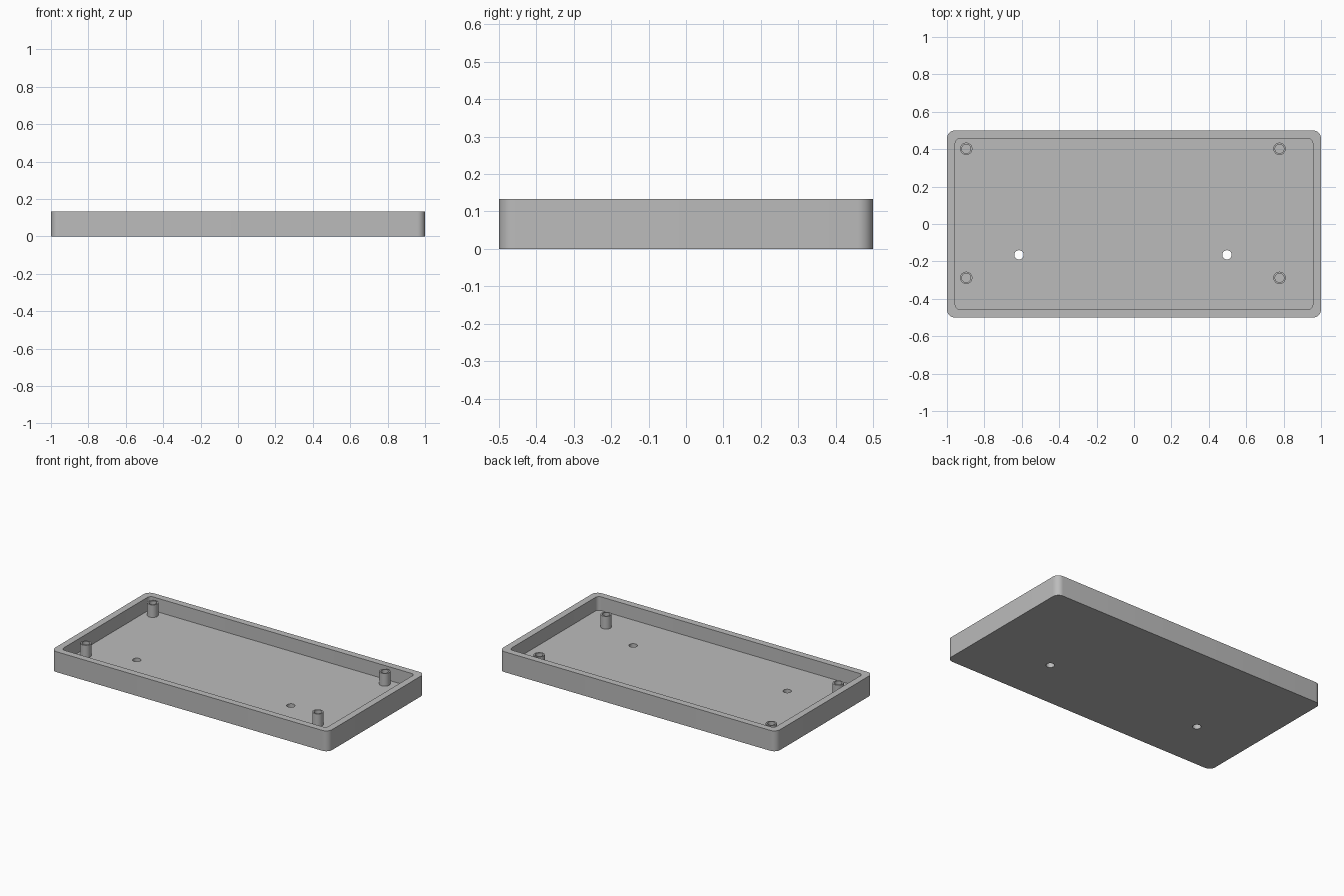
import bpy, bmesh
from math import cos, sin, pi, tau

HEIGHT, FLOOR, WALL = 0.133, 0.044, 0.044

cube = bpy.data.objects.get("Cube")
if cube:
    bpy.data.objects.remove(cube, do_unlink=True)

grey = bpy.data.materials.new("plain grey")
grey.use_nodes = True
grey.diffuse_color = (0.5, 0.5, 0.5, 1)
grey.node_tree.nodes["Principled BSDF"].inputs["Base Color"].default_value = (0.5, 0.5, 0.5, 1)


def circle(x, y, r, n=32):
    return [(x + r * cos(tau * i / n), y + r * sin(tau * i / n)) for i in range(n)]


def rounded_rect(hx, hy, r, n=8):
    pts = []
    for q, (sx, sy) in enumerate([(1, 1), (-1, 1), (-1, -1), (1, -1)]):
        for i in range(n + 1):
            a = (q + i / n) * pi / 2
            pts.append((sx * (hx - r) + r * cos(a), sy * (hy - r) + r * sin(a)))
    return pts


def prism(name, outline, z0, z1):
    """Extrude a closed outline from z0 up to z1."""
    bm = bmesh.new()
    base = bm.faces.new([bm.verts.new((x, y, z0)) for x, y in outline])
    top = bmesh.ops.extrude_face_region(bm, geom=[base], use_keep_orig=True)
    verts = [v for v in top["geom"] if isinstance(v, bmesh.types.BMVert)]
    bmesh.ops.translate(bm, verts=verts, vec=(0, 0, z1 - z0))
    bmesh.ops.recalc_face_normals(bm, faces=bm.faces)
    mesh = bpy.data.meshes.new(name)
    bm.to_mesh(mesh)
    bm.free()
    mesh.materials.append(grey)
    obj = bpy.data.objects.new(name, mesh)
    bpy.context.collection.objects.link(obj)
    return obj


def activate(obj):
    bpy.ops.object.select_all(action='DESELECT')
    obj.select_set(True)
    bpy.context.view_layer.objects.active = obj


def cut(obj, cutter):
    """Subtract the cutter from the object, then discard it."""
    cutter.hide_render = True
    activate(obj)
    mod = obj.modifiers.new("cut", 'BOOLEAN')
    mod.operation, mod.solver, mod.object = 'DIFFERENCE', 'EXACT', cutter
    bpy.ops.object.modifier_apply(modifier=mod.name)
    bpy.data.objects.remove(cutter, do_unlink=True)


def smooth(obj):
    activate(obj)
    bpy.ops.object.shade_smooth_by_angle(angle=pi / 6)


# Open tray with rounded corners
tray = prism("tray", rounded_rect(1, 0.5, 0.042), 0, HEIGHT)
cut(tray, prism("pocket_cutter", rounded_rect(1 - WALL, 0.5 - WALL, 0.025), FLOOR, HEIGHT + 0.1))

# Two through holes in the floor
for x in (-0.615, 0.497):
    cut(tray, prism("hole_cutter", circle(x, -0.165, 0.025), -0.1, FLOOR + 0.1))
smooth(tray)

# Four hollow screw posts
for side, x in (("right", -0.897), ("left", 0.778)):
    for end, y in (("front", -0.288), ("back", 0.402)):
        post = prism(f"post_{end}_{side}", circle(x, y, 0.033), FLOOR - 0.004, 0.126)
        cut(post, prism("bore_cutter", circle(x, y, 0.024), FLOOR, HEIGHT + 0.1))
        smooth(post)
